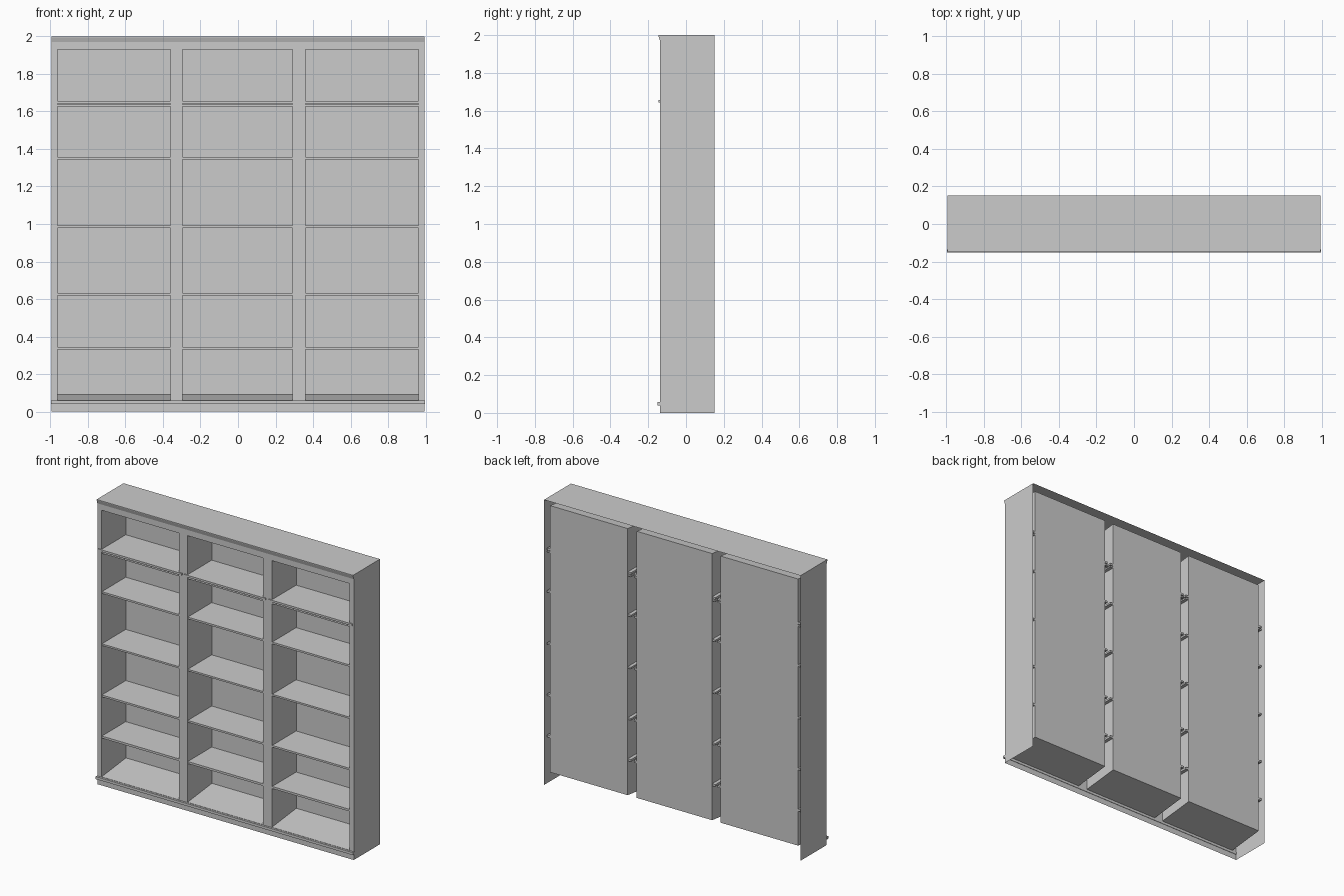
import bpy

if "Cube" in bpy.data.objects:
    bpy.data.objects.remove(bpy.data.objects["Cube"])

W, FRONT, BACK, TOP = 0.995, -0.138, 0.152, 2.0
LOW, HIGH = 0.06, 1.93            # opening heights in the face frame
BAY_BACK = 0.132                  # rear panel of each bay
RISE = 0.03                       # floor and ceiling climb towards the rear
BAYS = [(-0.962, -0.36), (-0.295, 0.29), (0.36, 0.962)]
NAMES = ["left", "middle", "right"]


def mesh_object(name, verts, faces):
    me = bpy.data.meshes.new(name)
    me.from_pydata(verts, [], faces)
    me.update()
    ob = bpy.data.objects.new(name, me)
    bpy.context.collection.objects.link(ob)
    return ob


def box(name, x0, x1, y0, y1, z0, z1):
    v = [(x, y, z) for z in (z0, z1) for y in (y0, y1) for x in (x0, x1)]
    f = [(0, 2, 3, 1), (4, 5, 7, 6), (0, 1, 5, 4),
         (1, 3, 7, 5), (3, 2, 6, 7), (2, 0, 4, 6)]
    return mesh_object(name, v, f)


# Face frame: a sheet with one tall opening per bay
xs = [-W] + [x for bay in BAYS for x in bay] + [W]
zs = [0, LOW, HIGH, 1.97]
verts = [(x, FRONT, z) for z in zs for x in xs]
n = len(xs)
faces = []
for j in range(3):
    for i in range(n - 1):
        if j == 1 and i % 2 == 1:
            continue
        a = j * n + i
        faces.append((a, a + 1, a + 1 + n, a + n))
mesh_object("face_frame", verts, faces)

# Outer sides
for s, name in ((-1, "left_side"), (1, "right_side")):
    x = s * W
    v = [(x, FRONT, 0), (x, BACK, 0), (x, BACK, TOP), (x, FRONT, TOP)]
    mesh_object(name, v, [(0, 1, 2, 3) if s > 0 else (3, 2, 1, 0)])

# Top sheet with a slanted cornice at the front
CROWN = -0.146
v = [(x, y, z) for y, z in ((FRONT, 1.97), (CROWN, 1.995), (CROWN, TOP), (BACK, TOP))
     for x in (-W, W)]
v += [(-W, FRONT, TOP), (W, FRONT, TOP)]
mesh_object("top_and_cornice", v,
            [(0, 1, 3, 2), (2, 3, 5, 4), (4, 5, 7, 6), (0, 2, 4, 8), (1, 9, 5, 3)])

# Plinth rail across the whole front
box("plinth_rail", -W - 0.003, W + 0.003, -0.152, FRONT + 0.003, 0.04, 0.058)

SHELVES = [(0.33, 0.345), (0.62, 0.633), (0.98, 0.992), (1.345, 1.358), (1.626, 1.636)]
for name, (x0, x1) in zip(NAMES, BAYS):
    # Bay lining, open at the front
    v = [(x, y, z + r) for y, r in ((FRONT, 0), (BAY_BACK, RISE))
         for x, z in ((x0, LOW), (x1, LOW), (x1, HIGH), (x0, HIGH))]
    mesh_object(name + "_bay_lining", v,
                [(4, 5, 6, 7), (0, 1, 5, 4), (1, 2, 6, 5), (2, 3, 7, 6), (3, 0, 4, 7)])
    # Shelves run a little way through the lining on both sides
    a, b = x0 - 0.024, x1 + 0.024
    for k, (z0, z1) in enumerate(SHELVES):
        box(f"{name}_shelf_{k + 1}", a, b, FRONT + 0.003, BAY_BACK - 0.002, z0, z1)
    # Upper shelf stands proud of the frame
    box(name + "_upper_shelf", a, b, -0.145, BAY_BACK - 0.002, 1.642, 1.656)
